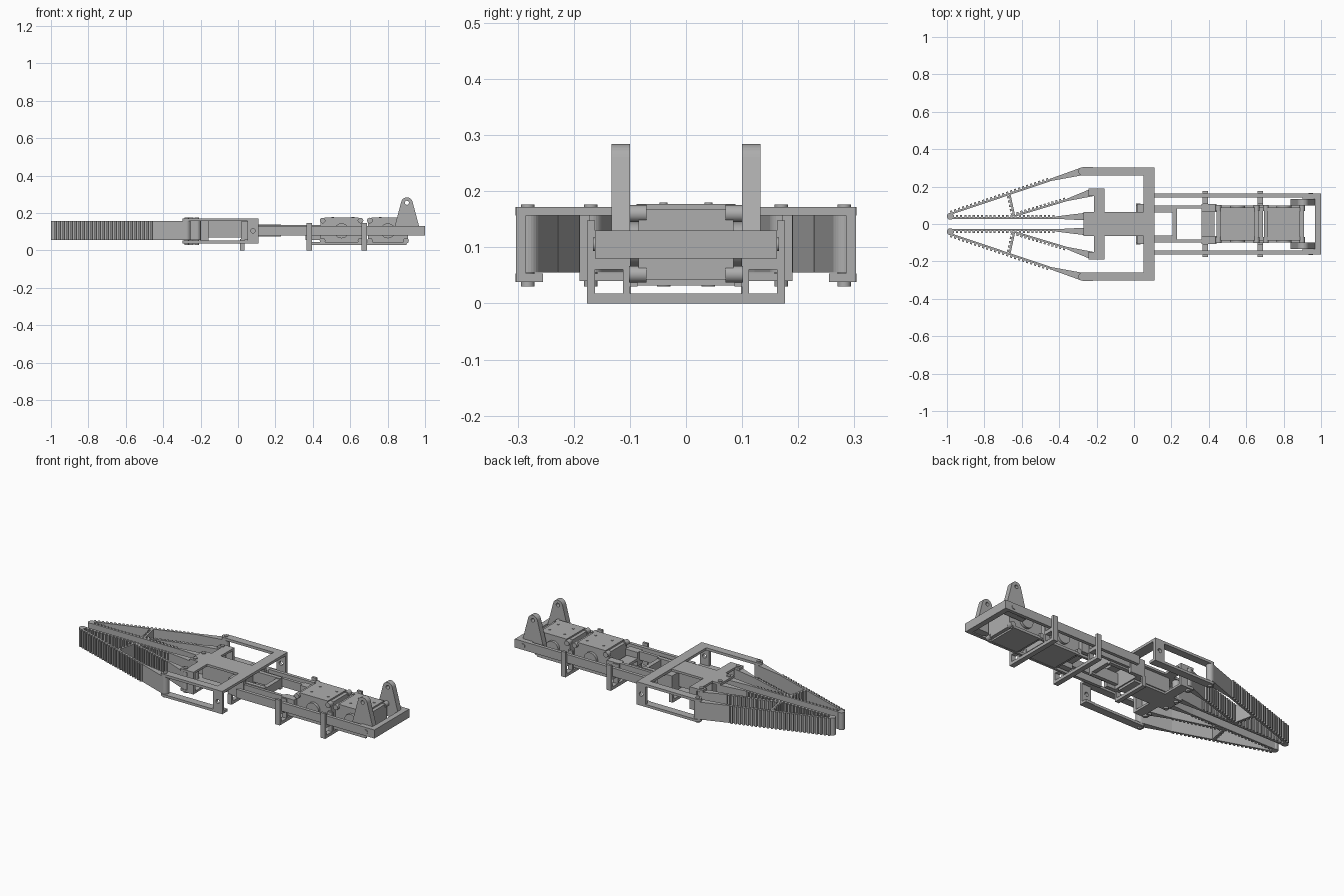
import bpy, bmesh, math
from mathutils import Vector

if "Cube" in bpy.data.objects:
    bpy.data.objects.remove(bpy.data.objects["Cube"])

grey = bpy.data.materials.new("matte grey")
grey.use_nodes = True
COL = (0.42, 0.42, 0.42, 1)
grey.diffuse_color = COL
grey.node_tree.nodes["Principled BSDF"].inputs["Base Color"].default_value = COL
SIDES = (("left", 1), ("right", -1))


def finish(name, bm):
    bmesh.ops.recalc_face_normals(bm, faces=bm.faces)
    me = bpy.data.meshes.new(name)
    bm.to_mesh(me)
    bm.free()
    me.materials.append(grey)
    ob = bpy.data.objects.new(name, me)
    bpy.context.collection.objects.link(ob)
    return ob


def box(name, x, y, z):
    bm = bmesh.new()
    bmesh.ops.create_cube(bm, size=1)
    for v in bm.verts:
        v.co = [r[0] + (c + 0.5) * (r[1] - r[0]) for r, c in zip((x, y, z), v.co)]
    return finish(name, bm)


def side_box(name, x, y, z):
    for side, s in SIDES:
        box(f"{name}_{side}", x, sorted((y[0] * s, y[1] * s)), z)


def prism(name, pts, lo, hi, axis="z"):
    """Extrude an outline along z, or an xz outline along y."""
    bm = bmesh.new()
    put = (lambda p, h: (p[0], p[1], h)) if axis == "z" else (lambda p, h: (p[0], h, p[1]))
    face = bm.faces.new([bm.verts.new(put(p, lo)) for p in pts])
    ext = bmesh.ops.extrude_face_region(bm, geom=[face])
    move = Vector(put((0, 0), hi - lo))
    for v in ext["geom"]:
        if isinstance(v, bmesh.types.BMVert):
            v.co += move
    return finish(name, bm)


def arc(c, r, a0, a1, n=12):
    return [(c[0] + r * math.cos(math.radians(a0 + (a1 - a0) * i / n)),
             c[1] + r * math.sin(math.radians(a0 + (a1 - a0) * i / n))) for i in range(n + 1)]


def pin(name, c, r, lo, hi, axis="z"):
    ob = prism(name, arc(c, r, 0, 345, 23), lo, hi, axis)
    bpy.ops.object.select_all(action="DESELECT")
    ob.select_set(True)
    bpy.context.view_layer.objects.active = ob
    bpy.ops.object.shade_smooth_by_angle()
    return ob


def drill(ob, cutter):
    mod = ob.modifiers.new("hole", "BOOLEAN")
    mod.operation, mod.object, mod.solver = "DIFFERENCE", cutter, "EXACT"
    bpy.context.view_layer.objects.active = ob
    bpy.ops.object.modifier_apply(modifier=mod.name)
    bpy.data.objects.remove(cutter)


F0, F1 = 0.055, 0.157  # finger height range


def toothed_strip(name, a, b, s, flip=1, t=0.01, pitch=0.0225):
    """Thin strip from a to b with square teeth on one side."""
    a, b = Vector((a[0], a[1] * s)), Vector((b[0], b[1] * s))
    d = (b - a).normalized()
    n = Vector((-d.y, d.x)) * s * flip
    count = round((b - a).length / pitch)
    step = (b - a) / count
    pts = [a - n * t / 2]
    for i in range(count):
        p = a + step * i
        for f, h in ((0, 0.5), (0.25, 0.5), (0.25, 1.6), (0.75, 1.6), (0.75, 0.5)):
            pts.append(p + step * f + n * t * h)
    pts += [b + n * t / 2, b - n * t / 2]
    prism(name, pts, F0, F1)


def tapered_root(name, a, b, s, w0=0.012, w1=0.034):
    """Solid root that widens to a rounded pivot eye."""
    a, b = Vector((a[0], a[1] * s)), Vector((b[0], b[1] * s))
    d = (b - a).normalized()
    n = Vector((-d.y, d.x))
    ang = math.degrees(math.atan2(d.y, d.x))
    pts = [a + n * w0 / 2, a - n * w0 / 2] + arc(b, w1 / 2 + 0.004, ang - 90, ang + 90)
    prism(name, pts, F0, F1)


# Flexible ribbed fingers
for side, s in SIDES:
    toothed_strip(f"finger_inner_strip_{side}", (-0.98, 0.032), (-0.42, 0.032), s)
    tapered_root(f"finger_inner_root_{side}", (-0.42, 0.034), (-0.25, 0.04), s)
    toothed_strip(f"finger_outer_strip_{side}", (-0.985, 0.053), (-0.45, 0.233), s)
    tapered_root(f"finger_outer_root_{side}", (-0.45, 0.235), (-0.275, 0.282), s)
    toothed_strip(f"finger_diagonal_{side}", (-0.63, 0.046), (-0.36, 0.127), s)
    tapered_root(f"finger_diagonal_root_{side}", (-0.36, 0.128), (-0.22, 0.17), s)
    toothed_strip(f"finger_cross_web_{side}", (-0.64, 0.042), (-0.665, 0.157), s)
    pin(f"finger_tip_{side}", (-0.982, 0.041 * s), 0.018, F0, F1)
    for part, c in (("inner", (-0.25, 0.04)), ("outer", (-0.275, 0.282)), ("middle", (-0.22, 0.17))):
        pin(f"{part}_pivot_pin_{side}", (c[0], c[1] * s), 0.012, 0.03, 0.176)

# Outer pulling frame: upper and lower arms, end posts, crossbar
for lo, hi, part in ((0.157, 0.172, "upper"), (0.038, 0.053, "lower")):
    for side, s in SIDES:
        pts = [(0.06, 0.258 * s), (0.06, 0.303 * s)] + \
            arc((-0.275, 0.281 * s), 0.0225, 90 * s, 270 * s)
        prism(f"{part}_arm_{side}", pts, lo, hi)
box("frame_crossbar", (0.05, 0.11), (-0.303, 0.303), (0.157, 0.172))
side_box("frame_lower_corner", (0.05, 0.11), (0.255, 0.303), (0.038, 0.053))
for side, s in SIDES:
    post = box(f"frame_post_{side}", (0.05, 0.11), sorted((0.285 * s, 0.303 * s)), (0.05, 0.16))
    drill(post, pin("cutter", (0.08, 0.105), 0.012, 0.2 * s, 0.4 * s, "y"))

# Palm: T-shaped plates above and below, with end walls
for lo, hi, part in ((0.157, 0.17, "upper"), (0.04, 0.053, "lower")):
    box(f"palm_{part}_beam", (-0.215, -0.157), (-0.19, 0.19), (lo, hi))
    box(f"palm_{part}_plate", (-0.27, 0.05), (-0.063, 0.063), (lo, hi))
    side_box(f"palm_{part}_lug", (-0.242, -0.157), (0.15, 0.19), (lo, hi))
box("palm_core", (-0.2, 0.05), (-0.045, 0.045), (0.07, 0.157))
side_box("palm_end_wall", (-0.2, -0.157), (0.172, 0.19), (0.05, 0.16))

# Carriage behind the palm and its two slide bars
box("carriage_front", (0.015, 0.055), (-0.105, 0.105), (0.055, 0.155))
side_box("carriage_cheek", (0.015, 0.23), (0.062, 0.085), (0.075, 0.14))
box("carriage_back", (0.205, 0.23), (-0.062, 0.062), (0.085, 0.135))
side_box("carriage_clamp", (0.015, 0.11), (0.085, 0.108), (0.055, 0.155))
side_box("slide_bar", (0.1, 0.44), (0.082, 0.1), (0.085, 0.135))

# Outer rails and rear plate
side_box("rail", (0.1, 0.98), (0.142, 0.162), (0.08, 0.13))
box("rear_plate", (0.968, 1.0), (-0.162, 0.162), (0.08, 0.13))
for side, s in SIDES:
    pin(f"rail_screw_{side}", (0.945, 0.105), 0.012, 0.155 * s, 0.166 * s, "y")

# Cradle brackets around the rails
for name, x, top in (("front", 0.365, 0.148), ("rear", 0.66, 0.148)):
    xr = (x, x + 0.03)
    box(f"{name}_bracket_base", xr, (-0.176, 0.176), (0, 0.018))
    side_box(f"{name}_bracket_leg", xr, (0.162, 0.176), (0, top))
    side_box(f"{name}_bracket_inner_leg", xr, (0.1, 0.112), (0.015, 0.13))
    side_box(f"{name}_bracket_shelf", xr, (0.1, 0.165), (0.06, 0.08))
box("middle_bracket_base", (0.01, 0.035), (-0.11, 0.11), (0, 0.018))
side_box("middle_bracket_leg", (0.01, 0.035), (0.098, 0.11), (0, 0.06))
side_box("servo_mount_tab", (0.36, 0.44), (0.065, 0.108), (0.055, 0.135))
box("servo_mount_plate", (0.36, 0.43), (-0.1, 0.1), (0.085, 0.1))
side_box("lower_runner", (0.365, 0.9), (0.086, 0.1), (0.03, 0.045))

# Two servo motors with caps, screws and horns
for name, x0, x1 in (("front", 0.432, 0.675), ("rear", 0.685, 0.918)):
    box(f"{name}_servo_body", (x0 + 0.01, x1 - 0.01), (-0.085, 0.085), (0.042, 0.168))
    for lo, hi, part in ((0.165, 0.177, "top"), (0.032, 0.045, "bottom")):
        box(f"{name}_servo_{part}_cap", (x0 + 0.03, x1 - 0.03), (-0.088, 0.088), (lo, hi))
    for side, s in SIDES:
        pin(f"{name}_servo_horn_{side}", ((x0 + x1) / 2, 0.105), 0.04, 0.08 * s, 0.1 * s, "y")
        for x in (x0 + 0.02, x1 - 0.02):
            for z in (0.052, 0.16):
                pin(f"{name}_servo_boss_{side}", (x, z), 0.015, 0.07 * s, 0.102 * s, "y")
        for x in (x0 + 0.075, x1 - 0.06):
            pin(f"{name}_servo_screw_{side}", (x, 0.04 * s), 0.007, 0.17, 0.18)

# Rear hanging ears with bolt holes
for side, s in SIDES:
    outline = [(0.838, 0.13), (0.838, 0.085), (0.968, 0.085), (0.968, 0.13)] + \
        arc((0.903, 0.253), 0.031, 15, 165)
    ear = prism(f"hanging_ear_{side}", outline, 0.1 * s, 0.133 * s, "y")
    drill(ear, pin("cutter", (0.903, 0.255), 0.011, 0.05 * s, 0.2 * s, "y"))
    box(f"ear_foot_{side}", (0.9, 0.97), sorted((0.12 * s, 0.145 * s)), (0.085, 0.13))
